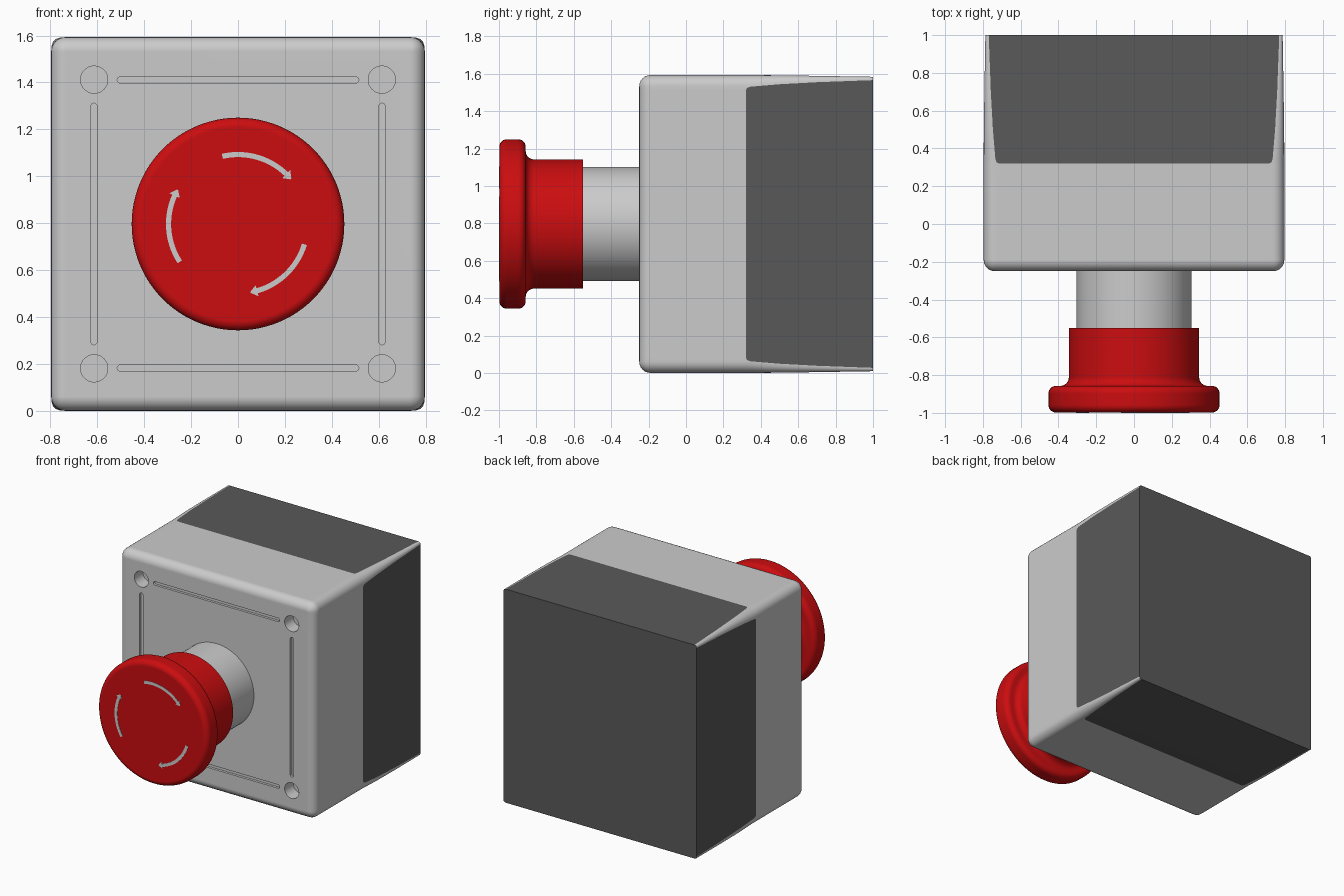
import bpy, bmesh
from math import sin, cos, pi, radians
from mathutils import Matrix, Vector

cube = bpy.data.objects.get("Cube")
if cube:
    bpy.data.objects.remove(cube, do_unlink=True)

MID = 0.797      # height of the button axis and box centre


def material(name, rgb):
    m = bpy.data.materials.new(name)
    m.use_nodes = True
    m.diffuse_color = (*rgb, 1)
    m.node_tree.nodes["Principled BSDF"].inputs["Base Color"].default_value = (*rgb, 1)
    return m


grey = material("light grey plastic", (0.6, 0.6, 0.6))
dark = material("dark grey plastic", (0.1, 0.1, 0.1))
red = material("red plastic", (0.6, 0.004, 0.005))


def finish(bm, name, mats):
    bmesh.ops.recalc_face_normals(bm, faces=bm.faces[:])
    mesh = bpy.data.meshes.new(name)
    bm.to_mesh(mesh)
    bm.free()
    ob = bpy.data.objects.new(name, mesh)
    bpy.context.collection.objects.link(ob)
    for m in mats:
        mesh.materials.append(m)
    return ob


def smooth(ob):
    bpy.ops.object.select_all(action='DESELECT')
    ob.select_set(True)
    bpy.context.view_layer.objects.active = ob
    bpy.ops.object.shade_smooth_by_angle(angle=radians(35))
    ob.modifiers.new("Even normals", 'WEIGHTED_NORMAL').keep_sharp = True


def loft(bm, rings, paint=lambda ring, column: 0, back=0):
    """Skin closed rings of points and cap both ends."""
    rows = [[bm.verts.new(p) for p in ring] for ring in rings]
    n = len(rows[0])
    for j in range(len(rows) - 1):
        for i in range(n):
            k = (i + 1) % n
            f = bm.faces.new((rows[j][i], rows[j][k], rows[j + 1][k], rows[j + 1][i]))
            f.material_index = paint(j, i)
    bm.faces.new(rows[0])
    bm.faces.new(rows[-1]).material_index = back


def circle(radius, y, x=0, z=MID, n=72):
    return [(x + radius * cos(2 * pi * i / n), y, z + radius * sin(2 * pi * i / n))
            for i in range(n)]


# Housing: rounded-square sections; corners sharpen towards the back
ARC = 6
COLUMNS = ARC + 3


def section(y, half, r, flat):
    pts = [(half, flat)]
    for i in range(ARC + 1):
        a = pi / 2 * i / ARC
        pts.append((half - r + r * cos(a), half - r + r * sin(a)))
    pts.append((flat, half))
    ring = []
    for _ in range(4):
        ring += [(x, y, MID + z) for x, z in pts]
        pts = [(-z, x) for x, z in pts]
    return ring


HALF, FILLET = 0.796, 0.06
sections = []
for i in range(7):
    a = pi / 2 * i / 6
    h = HALF - FILLET * (1 - sin(a))
    r = max(0.004, FILLET * sin(a))
    sections.append((-0.25 + FILLET * (1 - cos(a)), h, r, min(0.715, h - r - 0.004)))
first_dark = len(sections)
sections += [(0.32, HALF, 0.06, 0.715), (0.326, HALF, 0.06, 0.727),
             (0.345, HALF, 0.059, 0.734), (0.5, 0.795, 0.045, 0.747),
             (0.7, 0.792, 0.031, 0.758), (1.0, 0.787, 0.015, 0.769)]

bm = bmesh.new()
loft(bm, [section(*s) for s in sections],
     lambda ring, col: int(ring >= first_dark and col % COLUMNS == COLUMNS - 1), back=1)
housing = finish(bm, "housing", [grey, dark])

# Screw holes and grooves cut into the front
bm = bmesh.new()
for sx in (-1, 1):
    for sz in (-1, 1):
        loft(bm, [circle(0.058, y, sx * 0.613, MID + sz * 0.615, 32) for y in (-0.3, -0.15)])


def slot(y, turn, offset, length=0.515, w=0.013):
    ring = []
    for end in (0, 1):
        for i in range(9):
            a = -pi / 2 + pi * end + pi * i / 8
            u = (length - w) * (1 - 2 * end) + w * cos(a)
            v = offset + w * sin(a)
            ring.append((u, y, MID + v) if turn == 0 else (v, y, MID + u))
    return ring


for turn in (0, 1):
    for offset in (-0.614, 0.614):
        loft(bm, [slot(y, turn, offset) for y in (-0.3, -0.232)])
cutter = finish(bm, "front_cutter", [grey])
cutter.hide_render = True

cut = housing.modifiers.new("Front recesses", 'BOOLEAN')
cut.operation, cut.solver, cut.object = 'DIFFERENCE', 'EXACT', cutter
bpy.context.view_layer.objects.active = housing
bpy.ops.object.modifier_apply(modifier=cut.name)
bpy.data.objects.remove(cutter, do_unlink=True)
smooth(housing)

# Button stem
bm = bmesh.new()
loft(bm, [circle(0.305, y) for y in (-0.57, -0.24)])
smooth(finish(bm, "button_stem", [grey]))


# Mushroom button: rounded rim, hollow fillet, straight collar
def bend(r, y, size, start, end, steps=6):
    return [(r + size * cos(a), y + size * sin(a)) for a in
            (radians(start + (end - start) * i / steps) for i in range(steps + 1))]


profile = (bend(0.413, -0.958, 0.04, -90, 0) + bend(0.413, -0.897, 0.04, 0, 90)
           + bend(0.39, -0.812, 0.045, -90, -180) + [(0.345, -0.55)])
bm = bmesh.new()
loft(bm, [circle(r, y, n=96) for r, y in profile])
smooth(finish(bm, "mushroom_button", [red]))

# Curved turn arrows on the button face
bm = bmesh.new()
for start in (103, -17, -147):
    inner, outer = [], []
    shape = [(i * 3.8, 0.011) for i in range(16)] + [(57.1, 0.024), (62.5, 0.003)]
    for step, w in shape:
        a = radians(start - step)
        for side, r in ((inner, 0.296 - w), (outer, 0.296 + w)):
            side.append((r * cos(a), MID + r * sin(a)))
    rows = [[[bm.verts.new((x, y, z)) for x, z in side] for side in (inner, outer)]
            for y in (-1.0, -0.996)]
    (fi, fo), (bi, bo) = rows
    for k in range(len(fi) - 1):
        for p, q in ((fi, fo), (fo, bo), (bo, bi), (bi, fi)):
            bm.faces.new((p[k], q[k], q[k + 1], p[k + 1]))
    for k in (0, -1):
        bm.faces.new((fi[k], fo[k], bo[k], bi[k]))
finish(bm, "turn_arrows", [grey])
